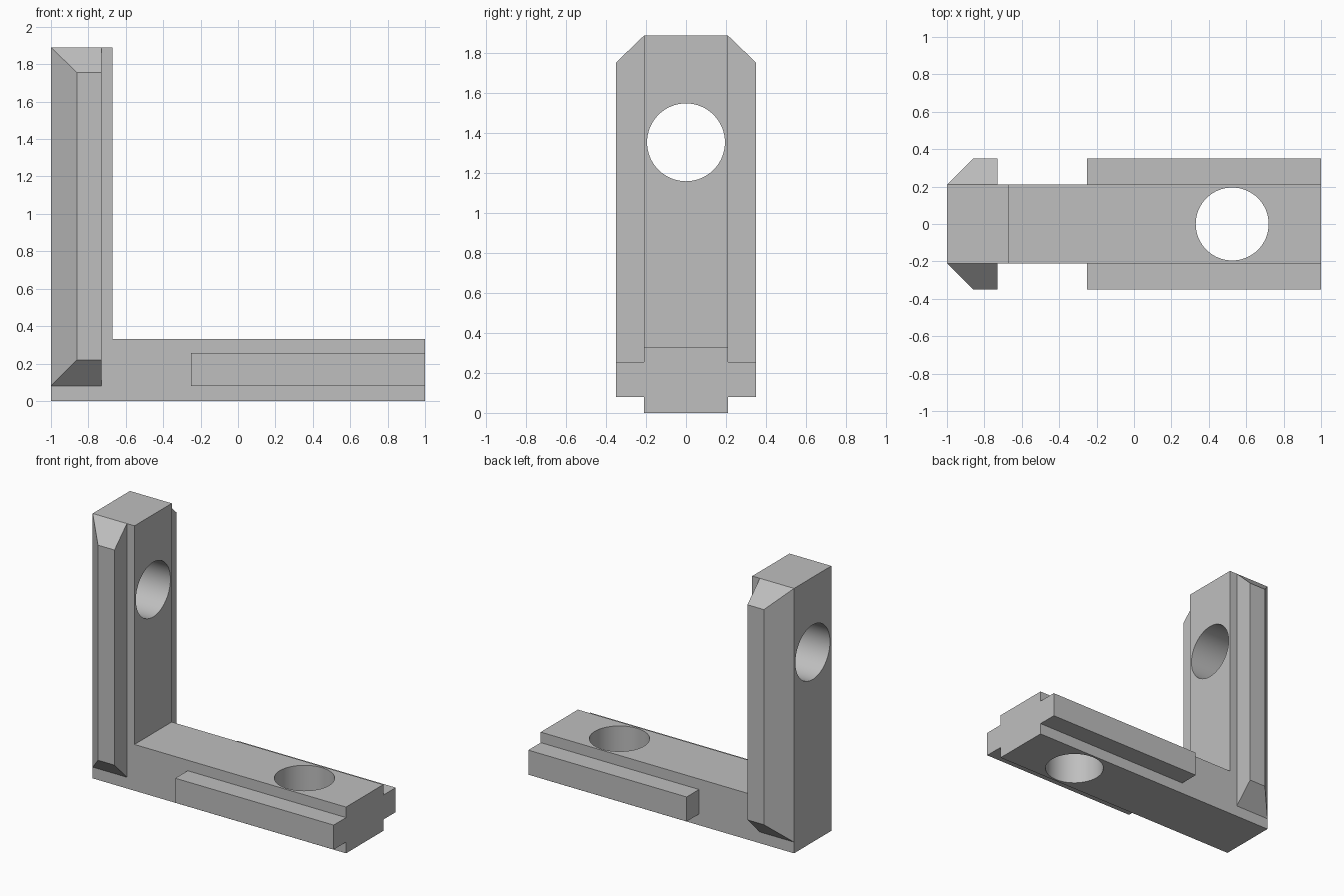
import bpy, bmesh, math
from mathutils import Matrix

if "Cube" in bpy.data.objects:
    bpy.data.objects.remove(bpy.data.objects["Cube"], do_unlink=True)

metal = bpy.data.materials.new("silver_grey_metal")
metal.use_nodes = True
color = (0.52, 0.52, 0.52, 1)
metal.diffuse_color = color
metal.node_tree.nodes["Principled BSDF"].inputs["Base Color"].default_value = color

HALF = 0.21    # half width of the bars
OUTER = 0.35   # half width across the slot wings
THICK = 0.33   # bar thickness
TALL = 1.89


def finish(name, bm):
    bmesh.ops.recalc_face_normals(bm, faces=bm.faces[:])
    mesh = bpy.data.meshes.new(name)
    bm.to_mesh(mesh)
    bm.free()
    mesh.materials.append(metal)
    obj = bpy.data.objects.new(name, mesh)
    bpy.context.collection.objects.link(obj)
    return obj


def loft(name, start, end, y0, y1):
    """Solid between two matching x-z outlines at y0 and y1."""
    bm = bmesh.new()
    a = [bm.verts.new((x, y0, z)) for x, z in start]
    b = [bm.verts.new((x, y1, z)) for x, z in end]
    bm.faces.new(a)
    bm.faces.new(b)
    for i in range(len(a)):
        j = (i + 1) % len(a)
        bm.faces.new((a[i], a[j], b[j], b[i]))
    return finish(name, bm)


def rect(x0, x1, z0, z1):
    return [(x0, z0), (x1, z0), (x1, z1), (x0, z1)]


def hole(name, matrix):
    bm = bmesh.new()
    bmesh.ops.create_cone(bm, cap_ends=True, segments=64, radius1=0.195,
                          radius2=0.195, depth=1, matrix=matrix)
    obj = finish(name, bm)
    obj.hide_render = True
    return obj


def combine(target, tool, operation):
    mod = target.modifiers.new(tool.name, "BOOLEAN")
    mod.operation = operation
    mod.solver = "EXACT"
    mod.object = tool
    bpy.context.view_layer.objects.active = target
    bpy.ops.object.modifier_apply(modifier=mod.name)
    bpy.data.objects.remove(tool, do_unlink=True)


# L-shaped body
corner = -1 + THICK
outline = [(-1, 0), (1, 0), (1, THICK), (corner, THICK), (corner, TALL), (-1, TALL)]
bracket = loft("corner_bracket", outline, outline, -HALF, HALF)

# Slot wings on both sides: tapered on the upright, square on the foot
for side in (-1, 1):
    combine(bracket, loft("upright_wing", rect(-1, -0.73, 0.08, TALL),
                          rect(-0.86, -0.73, 0.22, 1.755),
                          side * HALF, side * OUTER), "UNION")
    bar = rect(-0.25, 1, 0.08, 0.255)
    combine(bracket, loft("foot_wing", bar, bar, side * HALF, side * OUTER), "UNION")

# Screw holes
combine(bracket, hole("foot_hole", Matrix.Translation((0.525, 0, 0.17))), "DIFFERENCE")
combine(bracket, hole("upright_hole", Matrix.Translation((-0.83, 0, 1.355))
                      @ Matrix.Rotation(math.pi / 2, 4, "Y")), "DIFFERENCE")

# Smooth hole walls, sharp edges elsewhere
bpy.ops.object.select_all(action="DESELECT")
bracket.select_set(True)
bpy.context.view_layer.objects.active = bracket
bpy.ops.object.shade_smooth_by_angle(angle=math.radians(25))
